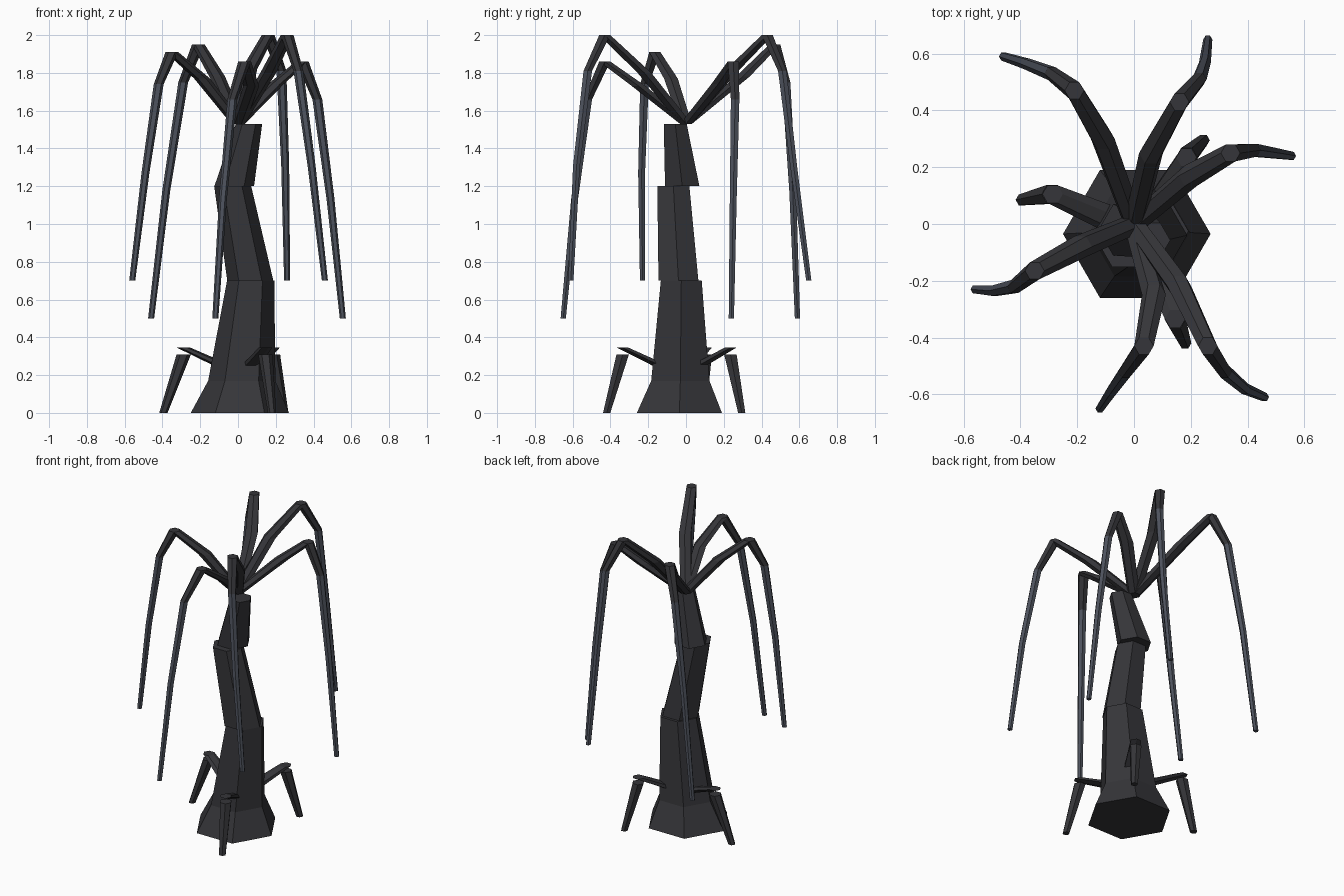
import bpy, bmesh, math
from mathutils import Vector

cube = bpy.data.objects.get("Cube")
if cube:
    bpy.data.objects.remove(cube, do_unlink=True)


def material(name, colour):
    m = bpy.data.materials.new(name)
    m.use_nodes = True
    m.diffuse_color = (*colour, 1)
    m.node_tree.nodes["Principled BSDF"].inputs["Base Color"].default_value = (*colour, 1)
    return m


BARK = material("dark bark", (0.036, 0.036, 0.041))
FROND = material("slate frond", (0.075, 0.085, 0.11))


def stack(name, rings, mats):
    """Capped six-sided segments between level rings of (x, y, z, radius)."""
    bm = bmesh.new()
    for i, pair in enumerate(zip(rings, rings[1:])):
        loops = []
        for x, y, z, r in pair:
            loops.append([bm.verts.new((x + r * math.cos(a), y + r * math.sin(a), z))
                          for a in (k * math.pi / 3 for k in range(6))])
        low, high = loops
        faces = [bm.faces.new(low), bm.faces.new(high)]
        for k in range(6):
            n = (k + 1) % 6
            faces.append(bm.faces.new((low[k], low[n], high[n], high[k])))
        for f in faces:
            f.material_index = min(i, len(mats) - 1) if len(mats) > 1 else 0
    bmesh.ops.recalc_face_normals(bm, faces=bm.faces)
    mesh = bpy.data.meshes.new(name)
    bm.to_mesh(mesh)
    bm.free()
    for m in mats:
        mesh.materials.append(m)
    ob = bpy.data.objects.new(name, mesh)
    bpy.context.collection.objects.link(ob)
    return ob


# Trunk: three leaning pieces, offset where they meet
stack("trunk_base", [(0.01, -0.035, 0, 0.26), (0.02, -0.03, 0.17, 0.178),
                     (0.067, -0.025, 0.7, 0.125)], [BARK])
stack("trunk_middle", [(0.065, -0.04, 0.7, 0.122), (-0.028, -0.067, 1.2, 0.098)], [BARK])
stack("trunk_top", [(-0.02, -0.02, 1.2, 0.105), (0.058, -0.057, 1.53, 0.07)], [BARK])

# Branches: path in plan, then heights of the shoulder, apex and knee, and the tip
BRANCHES = {
    "back_right": ([(-.11, .30), (-.21, .47), (-.29, .53), (-.38, .565), (-.46, .59)], 1.78, 1.95, 1.75, .5),
    "back_left": ([(.06, .25), (.16, .43), (.23, .51), (.25, .57), (.26, .65)], 1.82, 2.0, 1.81, .7),
    "left": ([(.20, .17), (.34, .25), (.42, .26), (.49, .25), (.555, .24)], 1.74, 1.86, 1.66, .5),
    "front_left": ([(.16, -.22), (.26, -.43), (.32, -.52), (.39, -.58), (.46, -.61)], 1.8, 2.0, 1.81, .7),
    "front_right": ([(.07, -.25), (.035, -.43), (-.03, -.52), (-.08, -.59), (-.12, -.65)], 1.73, 1.86, 1.66, .5),
    "right": ([(-.19, -.08), (-.35, -.165), (-.42, -.22), (-.49, -.235), (-.56, -.23)], 1.77, 1.91, 1.74, .7),
}
RADII = (0.042, 0.034, 0.026, 0.021, 0.016)
for side, (plan, shoulder, apex, knee, tip) in BRANCHES.items():
    heights = (shoulder, apex, knee, (knee + tip) / 2 + 0.05, tip)
    rings = [(0, 0, 1.53, 0.036)]
    rings += [(x, y, z, r) for (x, y), z, r in zip(plan, heights, RADII)]
    stack(side + "_branch", rings, [BARK, BARK, BARK, FROND])

# Roots: a spur out of the trunk above a splayed leg
ROOTS = {
    "right": ((-0.287, 0.105), (-0.395, 0.085)),
    "back_left": ((0.185, 0.235), (0.245, 0.295)),
    "front_left": ((0.145, -0.335), (0.18, -0.42)),
}
centre = Vector((0.025, -0.03))
for side, (top, foot) in ROOTS.items():
    start = centre + (Vector(top) - centre).normalized() * 0.09
    stack(side + "_root_spur", [(*start, 0.24, 0.05), (*top, 0.345, 0.036)], [BARK])
    stack(side + "_root_leg", [(*foot, 0, 0.022), (*top, 0.31, 0.038)], [BARK])
